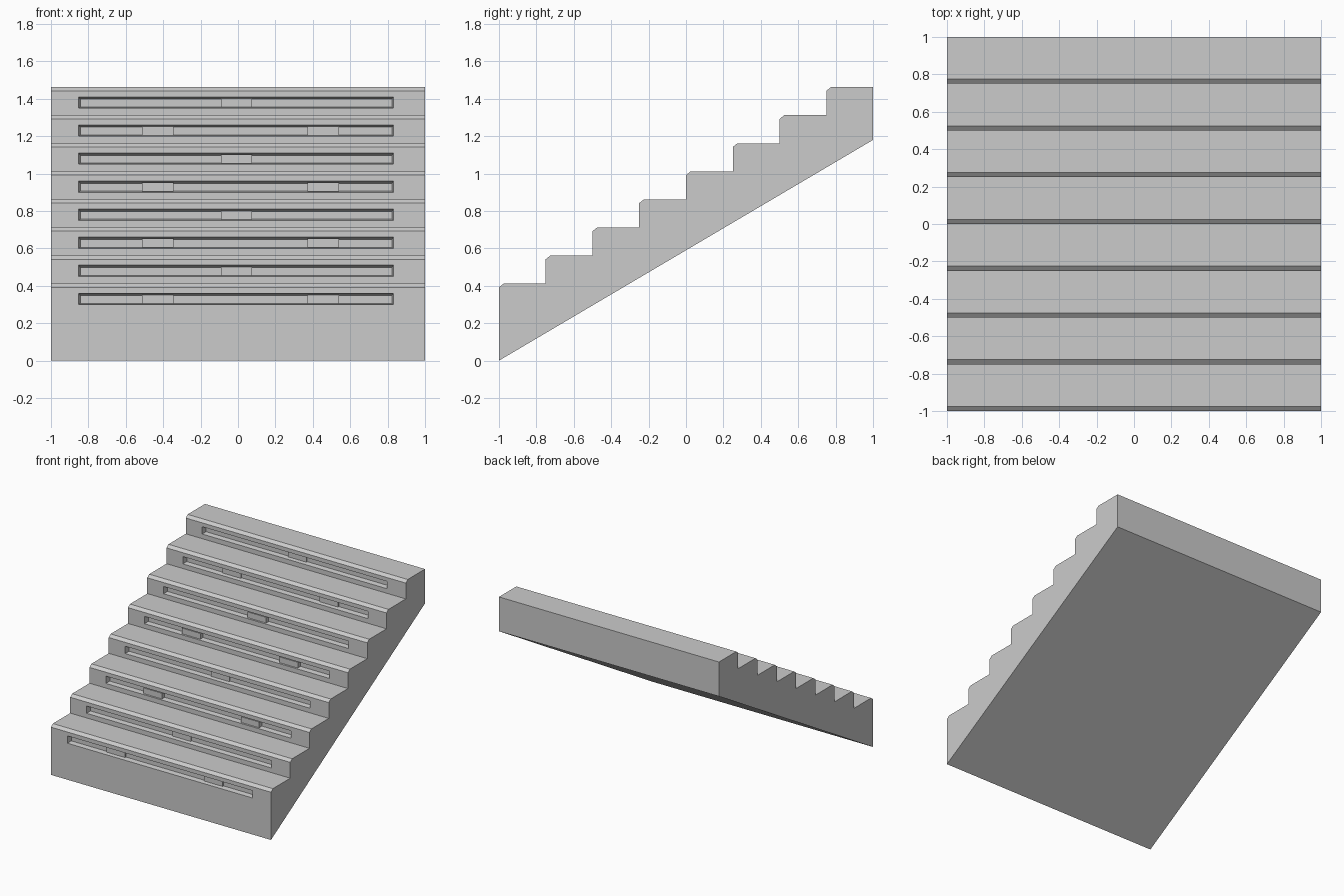
import bpy, bmesh

if "Cube" in bpy.data.objects:
    bpy.data.objects.remove(bpy.data.objects["Cube"])

STEPS, RUN, RISE, TOP0 = 8, 0.25, 0.15, 0.412


def new_object(name, bm):
    bmesh.ops.recalc_face_normals(bm, faces=bm.faces)
    mesh = bpy.data.meshes.new(name)
    bm.to_mesh(mesh)
    bm.free()
    obj = bpy.data.objects.new(name, mesh)
    bpy.context.collection.objects.link(obj)
    return obj


def add_frustum(bm, front, back):
    """Box between two (x0, x1, z0, z1, y) rectangles."""
    rings = []
    for x0, x1, z0, z1, y in (front, back):
        rings.append([bm.verts.new(p) for p in
                      ((x0, y, z0), (x1, y, z0), (x1, y, z1), (x0, y, z1))])
    a, b = rings
    bm.faces.new(a)
    bm.faces.new(b[::-1])
    for i in range(4):
        j = (i + 1) % 4
        bm.faces.new((a[i], b[i], b[j], a[j]))


# Staircase side profile with chamfered nosings, extruded across x
profile = [(-1, 0)]
for i in range(STEPS):
    y, z = -1 + RUN * i, TOP0 + RISE * i
    if i:
        profile.append((y, z - RISE))
    profile += [(y, z - 0.02), (y + 0.025, z)]
profile += [(1, TOP0 + RISE * (STEPS - 1)), (1, 1.18)]
bm = bmesh.new()
face = bm.faces.new([bm.verts.new((-1, y, z)) for y, z in profile])
ext = bmesh.ops.extrude_face_region(bm, geom=[face])
bmesh.ops.translate(bm, vec=(2, 0, 0),
                    verts=[v for v in ext["geom"] if isinstance(v, bmesh.types.BMVert)])
stairs = new_object("staircase", bm)

# Tapered riser slots
bm = bmesh.new()
for i in range(STEPS):
    y, z = -1 + RUN * i, RISE * i
    add_frustum(bm, (-0.86, 0.84, 0.294 + z, 0.372 + z, y - 0.04),
                (-0.843, 0.823, 0.306 + z, 0.348 + z, y + 0.04))
cutter = new_object("slot_cutter", bm)
cutter.hide_render = True
cutter.hide_set(True)
mod = stairs.modifiers.new("slots", "BOOLEAN")
mod.operation = "DIFFERENCE"
mod.solver = "EXACT"
mod.object = cutter

# Spacer blocks inside the slots: pairs alternate with single centre blocks
bm = bmesh.new()
for i in range(STEPS):
    y, z = -1 + RUN * i, RISE * i
    inset = 0.006 if i in (2, 4, 5) else 0.03
    for cx in ((-0.43, 0.455) if i % 2 == 0 else (-0.008,)):
        x0, x1 = cx - 0.084, cx + 0.084
        add_frustum(bm, (x0, x1, 0.305 + z, 0.352 + z, y + inset),
                    (x0, x1, 0.305 + z, 0.352 + z, y + 0.045))
new_object("slot_spacers", bm)
